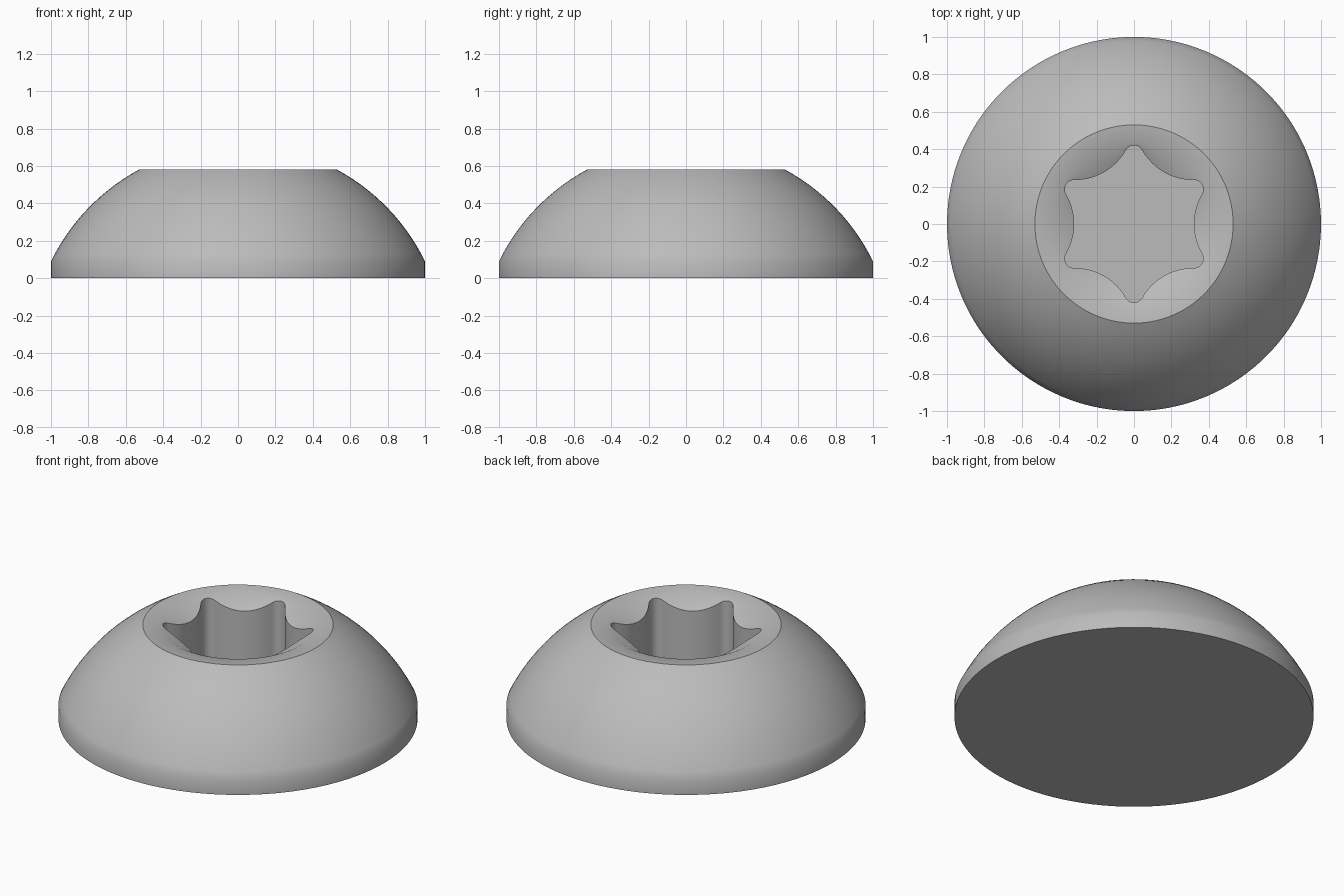
import bpy, bmesh
from math import sin, cos, pi, sqrt, atan2, hypot

cube = bpy.data.objects.get("Cube")
if cube:
    bpy.data.objects.remove(cube, do_unlink=True)

LOBES = 6
R_TIP, R_VALLEY, FILLET = 0.42, 0.32, 0.05
TOP, WALL, RIM, FLOOR = 0.58, 0.09, 0.53, 0.2


def lobe_outline(tip_steps=10, valley_steps=16):
    """Six-lobed socket outline made of tangent tip and valley arcs."""
    half = pi / LOBES
    a = R_TIP - FILLET
    k = 2 * a * cos(half)
    # valley radius that makes the two arcs tangent
    rv = (a * a + R_VALLEY ** 2 - k * R_VALLEY - FILLET ** 2) / (2 * FILLET - 2 * R_VALLEY + k)
    b = R_VALLEY + rv
    vx, vy = b * cos(half), b * sin(half)
    phi = atan2(vy, vx - a)
    pts = []
    for lobe in range(LOBES):
        turn = pi / 2 + lobe * 2 * half
        local = []
        for i in range(tip_steps):
            t = -phi + 2 * phi * i / tip_steps
            local.append((a + FILLET * cos(t), FILLET * sin(t)))
        start, end = phi + pi, 2 * half - phi + pi
        for i in range(valley_steps):
            t = start + (end - start) * i / valley_steps
            local.append((vx + rv * cos(t), vy + rv * sin(t)))
        pts += [(x * cos(turn) - y * sin(turn), x * sin(turn) + y * cos(turn)) for x, y in local]
    return pts


def dish_height(r):
    """Height of the countersunk dish around the socket."""
    return 0.57 - 0.5 * (R_TIP + 0.01 - r)


star = lobe_outline()
angles = [atan2(y, x) for x, y in star]

# Domed side profile: short wall, then an arc up to the rim
centre_z = (RIM ** 2 + TOP ** 2 - 1 - WALL ** 2) / (2 * (TOP - WALL))
radius = sqrt(1 + (WALL - centre_z) ** 2)
t0, t1 = atan2(WALL - centre_z, 1), atan2(TOP - centre_z, RIM)
profile = [(1, 0)]
for i in range(15):
    t = t0 + (t1 - t0) * i / 14
    profile.append((radius * cos(t), centre_z + radius * sin(t)))
profile.append((R_TIP + 0.01, 0.57))

bm = bmesh.new()
rings = [[bm.verts.new((r * cos(t), r * sin(t), z)) for t in angles] for r, z in profile]
# Socket lip follows the dish, then drops straight to the floor
rings.append([bm.verts.new((x, y, dish_height(hypot(x, y)))) for x, y in star])
rings.append([bm.verts.new((x, y, FLOOR)) for x, y in star])

n = len(star)
for low, high in zip(rings, rings[1:]):
    for i in range(n):
        j = (i + 1) % n
        bm.faces.new((low[i], low[j], high[j], high[i]))
bm.faces.new(rings[-1])
bm.faces.new(rings[0][::-1])
bmesh.ops.recalc_face_normals(bm, faces=bm.faces)

mesh = bpy.data.meshes.new("screw_head")
bm.to_mesh(mesh)
bm.free()
head = bpy.data.objects.new("screw_head", mesh)
bpy.context.collection.objects.link(head)

# Plain grey metal
grey = bpy.data.materials.new("grey")
grey.use_nodes = True
colour = (0.5, 0.5, 0.5, 1)
grey.diffuse_color = colour
grey.node_tree.nodes["Principled BSDF"].inputs["Base Color"].default_value = colour
mesh.materials.append(grey)

bpy.ops.object.select_all(action="DESELECT")
head.select_set(True)
bpy.context.view_layer.objects.active = head
bpy.ops.object.shade_smooth_by_angle(angle=pi / 6)
